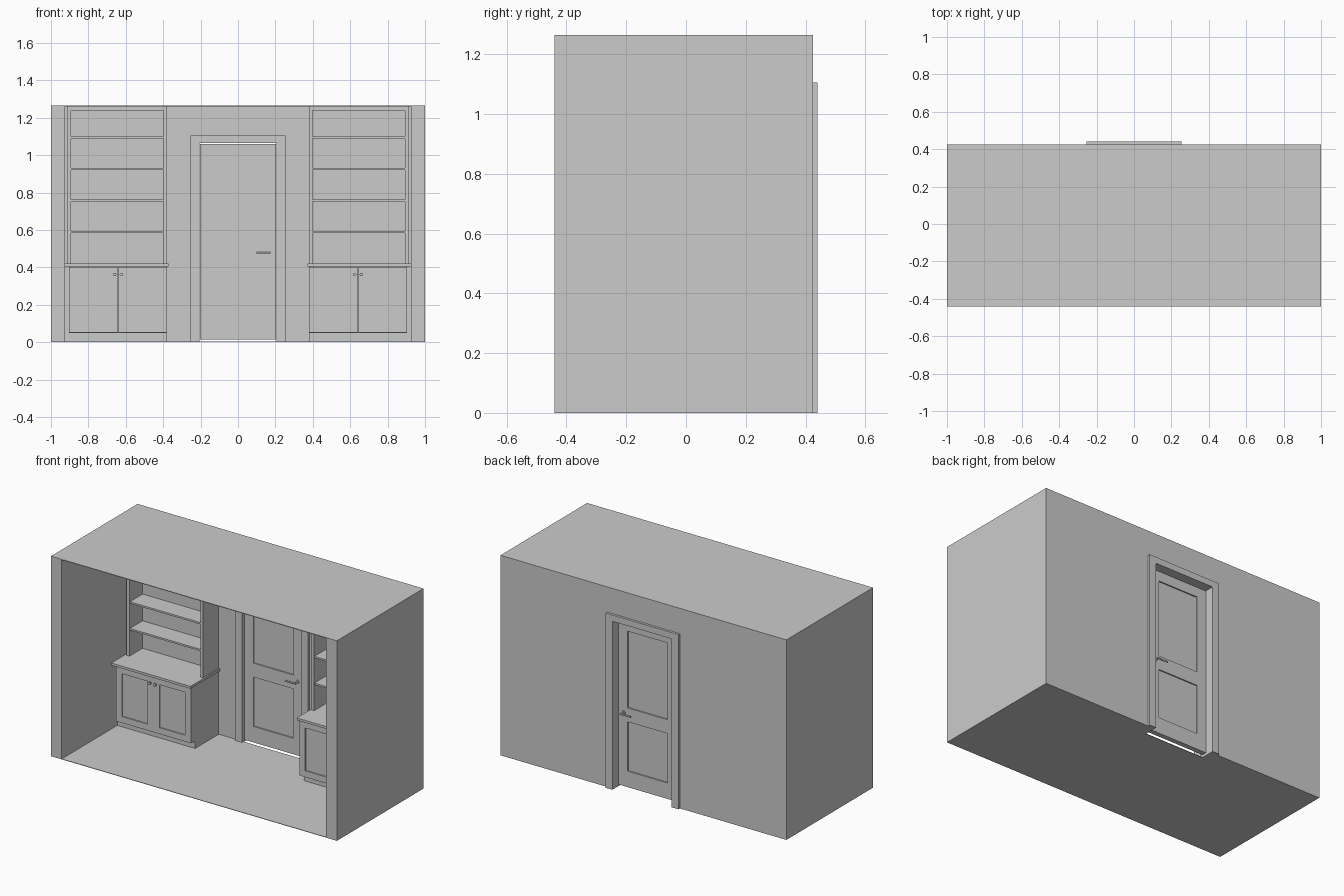
import bpy, bmesh, math
from mathutils import Matrix, Vector

if "Cube" in bpy.data.objects:
    bpy.data.objects.remove(bpy.data.objects["Cube"])


def boxes(name, specs, s=1):
    """One object from several boxes (x0, x1, y0, y1, z0, z1); s = -1 flips x."""
    bm = bmesh.new()
    for x0, x1, y0, y1, z0, z1 in specs:
        m = Matrix.Translation((s * (x0 + x1) / 2, (y0 + y1) / 2, (z0 + z1) / 2))
        size = Matrix.Diagonal((abs(x1 - x0), y1 - y0, z1 - z0, 1))
        bmesh.ops.create_cube(bm, size=1, matrix=m @ size)
    me = bpy.data.meshes.new(name)
    bm.to_mesh(me)
    bm.free()
    ob = bpy.data.objects.new(name, me)
    bpy.context.collection.objects.link(ob)
    return ob


def rod(name, a, b, r, sides=20):
    """Cylinder between two points."""
    a, b = Vector(a), Vector(b)
    bpy.ops.mesh.primitive_cylinder_add(vertices=sides, radius=r, depth=(b - a).length,
                                        location=(a + b) / 2)
    ob = bpy.context.object
    ob.name = name
    ob.rotation_euler = (b - a).to_track_quat('Z', 'Y').to_euler()
    bpy.ops.object.shade_smooth_by_angle(angle=math.radians(40))
    return ob


def panel_door(name, x0, x1, y0, y1, z0, z1, stile, panels, recess, s=1):
    """Stiles, rails between the (bottom, top) panels, and recessed panels."""
    parts = [(x0, x0 + stile, y0, y1, z0, z1), (x1 - stile, x1, y0, y1, z0, z1)]
    low = z0
    for bottom, top in panels:
        parts.append((x0 + stile, x1 - stile, y0, y1, low, bottom))
        parts.append((x0 + stile, x1 - stile, y0 + recess, y1 - recess, bottom, top))
        low = top
    parts.append((x0 + stile, x1 - stile, y0, y1, low, z1))
    return boxes(name, parts, s)


# Room shell, open at the front
FRONT, INNER, BACK, TOP = -0.44, 0.35, 0.425, 1.265
SIDE, DOOR_W, DOOR_H = 0.925, 0.207, 1.065
boxes("floor", [(-1, 1, FRONT, INNER, 0, 0.003)])
boxes("ceiling", [(-1, 1, FRONT, BACK, TOP - 0.004, TOP)])
boxes("back_wall", [(-1, -DOOR_W, INNER, BACK, 0, TOP - 0.004),
                    (DOOR_W, 1, INNER, BACK, 0, TOP - 0.004),
                    (-DOOR_W, DOOR_W, INNER, BACK, DOOR_H, TOP - 0.004)])

# Door casing on both faces of the wall
for label, y0, y1 in (("inside", 0.335, INNER), ("outside", BACK, 0.44)):
    boxes(label + "_door_casing", [(-0.255, -DOOR_W, y0, y1, 0, DOOR_H),
                                   (DOOR_W, 0.255, y0, y1, 0, DOOR_H),
                                   (-0.255, 0.255, y0, y1, DOOR_H, 1.105)])

# Two-panel door with lever handles
DF, DB = 0.354, 0.385
panel_door("door", -0.204, 0.204, DF, DB, 0.014, 1.061, 0.064,
           [(0.115, 0.427), (0.515, 1.0)], 0.008)
for label, y, d in (("inside", DF, -1), ("outside", DB, 1)):
    rod(label + "_handle_rose", (0.167, y, 0.478), (0.167, y + d * 0.005, 0.478), 0.013)
    rod(label + "_handle_neck", (0.167, y, 0.478), (0.167, y + d * 0.026, 0.478), 0.005)
    rod(label + "_handle_lever", (0.173, y + d * 0.026, 0.478),
        (0.10, y + d * 0.026, 0.478), 0.005)

# Mirrored side walls and built-in cabinets (x measured outward from the centre)
for label, s in (("left", -1), ("right", 1)):
    boxes(label + "_wall", [(SIDE, 1, FRONT, INNER, 0, TOP - 0.004)], s)

    # Base cabinet
    boxes(label + "_toe_kick", [(0.38, 0.924, 0.115, INNER, 0.003, 0.05)], s)
    boxes(label + "_cabinet_body", [(0.38, 0.903, 0.087, INNER, 0.05, 0.405),
                                    (0.903, 0.924, 0.115, INNER, 0.05, 0.405)], s)
    boxes(label + "_countertop", [(0.372, 0.925, 0.056, INNER, 0.405, 0.42)], s)
    mid = 0.6415
    for side, x0, x1, knob in (("inner", 0.38, mid - 0.0015, mid - 0.018),
                               ("outer", mid + 0.0015, 0.903, mid + 0.018)):
        name = f"{label}_{side}_cabinet"
        panel_door(name + "_door", x0, x1, 0.072, 0.0865, 0.052, 0.403, 0.04,
                   [(0.092, 0.363)], 0.007, s)
        rod(name + "_knob_stem", (s * knob, 0.073, 0.362), (s * knob, 0.06, 0.362), 0.004)
        rod(name + "_knob", (s * knob, 0.062, 0.362), (s * knob, 0.053, 0.362), 0.009)

    # Open bookcase above
    boxes(label + "_bookcase_sides", [(0.38, 0.398, 0.192, INNER, 0.42, 1.26),
                                      (0.893, 0.915, 0.192, INNER, 0.42, 1.26)], s)
    boxes(label + "_bookcase_top", [(0.398, 0.893, 0.192, INNER, 1.24, 1.26)], s)
    boxes(label + "_bookcase_back", [(0.398, 0.893, 0.322, INNER, 0.42, 1.24)], s)
    boxes(label + "_shelves", [(0.398, 0.893, 0.195, 0.322, 0.583 + 0.169 * i, 0.594 + 0.169 * i)
                               for i in range(4)], s)
